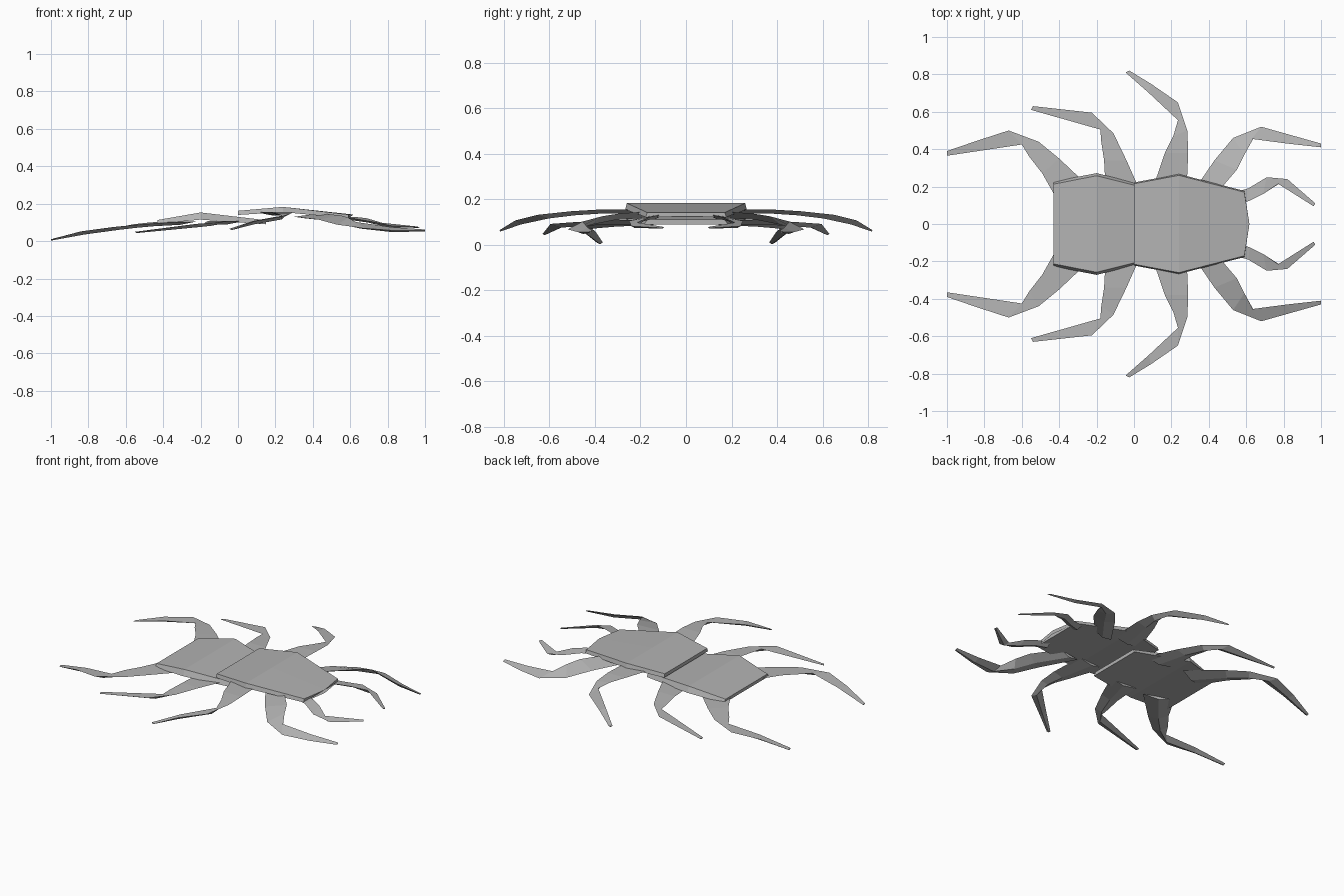
import bpy, bmesh

grey = bpy.data.materials.new("shell grey")
grey.diffuse_color = (0.45, 0.45, 0.45, 1)


def finish(name, bm):
    bmesh.ops.recalc_face_normals(bm, faces=bm.faces)
    me = bpy.data.meshes.new(name)
    bm.to_mesh(me)
    bm.free()
    me.materials.append(grey)
    ob = bpy.data.objects.new(name, me)
    bpy.context.collection.objects.link(ob)


def loft(name, rings):
    """Closed solid through rings of equal point count."""
    bm = bmesh.new()
    loops = [[bm.verts.new(p) for p in r] for r in rings]
    n = len(loops[0])
    for a, b in zip(loops, loops[1:]):
        for i in range(n):
            j = (i + 1) % n
            bm.faces.new((a[i], a[j], b[j], b[i]))
    bm.faces.new(loops[0])
    bm.faces.new(loops[-1])
    finish(name, bm)


def plate(name, stations, flare, nose):
    """Shell plate: stations are (x, half width, top z, bottom z)."""
    rings = []
    for k, (x, w, t, b) in enumerate(stations):
        xm = x + (nose if k == len(stations) - 1 else 0)
        rings.append([(x, -w, t), (xm, 0, t), (x, w, t),
                      (x, w + flare, b), (xm, 0, b), (x, -w - flare, b)])
    loft(name, rings)


def leg_pair(name, stations, keel=0.018):
    """Flat tapering legs: stations are (outer x, y, z, inner x, y, z)."""
    for side, s in (("left", 1), ("right", -1)):
        rings = []
        for k, (ox, oy, oz, ix, iy, iz) in enumerate(stations):
            d = keel * (0.35 if k == len(stations) - 1 else 1)
            mid = ((ox + ix) / 2, s * (oy + iy) / 2, (oz + iz) / 2 - d)
            rings.append([(ox, s * oy, oz), (ix, s * iy, iz), mid])
        loft(f"{name}_{side}", rings)


# body shell: front plate overlaps the lower rear plate
plate("front_shell", [(0, 0.215, 0.162, 0.140), (0.24, 0.26, 0.183, 0.155),
                      (0.59, 0.17, 0.142, 0.122)], 0.007, 0.027)
plate("rear_shell", [(-0.43, 0.213, 0.113, 0.093), (-0.2, 0.258, 0.153, 0.115),
                     (0.15, 0.17, 0.112, 0.090)], 0.014, 0.0)

# walking legs, from root to tip
leg_pair("rear_leg", [
    (-0.22, 0.18, 0.105, -0.40, 0.11, 0.105),
    (-0.40, 0.35, 0.098, -0.49, 0.27, 0.098),
    (-0.51, 0.44, 0.090, -0.56, 0.36, 0.090),
    (-0.67, 0.50, 0.075, -0.60, 0.425, 0.082),
    (-0.84, 0.445, 0.052, -0.80, 0.395, 0.055),
    (-1.0, 0.39, 0.008, -1.0, 0.365, 0.010)])
leg_pair("mid_rear_leg", [
    (0.04, 0.16, 0.108, -0.15, 0.16, 0.108),
    (-0.04, 0.34, 0.108, -0.16, 0.34, 0.108),
    (-0.11, 0.485, 0.100, -0.175, 0.44, 0.100),
    (-0.225, 0.595, 0.092, -0.18, 0.505, 0.095),
    (-0.54, 0.63, 0.048, -0.55, 0.61, 0.050)])
leg_pair("mid_front_leg", [
    (0.28, 0.16, 0.155, 0.09, 0.16, 0.155),
    (0.29, 0.38, 0.155, 0.165, 0.38, 0.155),
    (0.285, 0.50, 0.148, 0.21, 0.47, 0.148),
    (0.235, 0.65, 0.132, 0.235, 0.555, 0.136),
    (0.09, 0.75, 0.107, 0.08, 0.70, 0.108),
    (-0.025, 0.82, 0.064, -0.045, 0.81, 0.066)])
leg_pair("front_leg", [
    (0.30, 0.15, 0.13, 0.43, 0.15, 0.148),
    (0.43, 0.34, 0.115, 0.55, 0.29, 0.138),
    (0.53, 0.46, 0.088, 0.59, 0.37, 0.125),
    (0.68, 0.52, 0.068, 0.63, 0.455, 0.102),
    (0.84, 0.475, 0.056, 0.82, 0.43, 0.075),
    (1.0, 0.43, 0.056, 1.0, 0.41, 0.062)])

# small hooked claws beside the nose
leg_pair("claw", [
    (0.54, 0.17, 0.125, 0.55, 0.10, 0.130),
    (0.61, 0.19, 0.122, 0.62, 0.125, 0.130),
    (0.71, 0.25, 0.105, 0.69, 0.16, 0.122),
    (0.82, 0.24, 0.082, 0.77, 0.215, 0.098),
    (0.97, 0.11, 0.074, 0.96, 0.095, 0.078)], 0.015)
